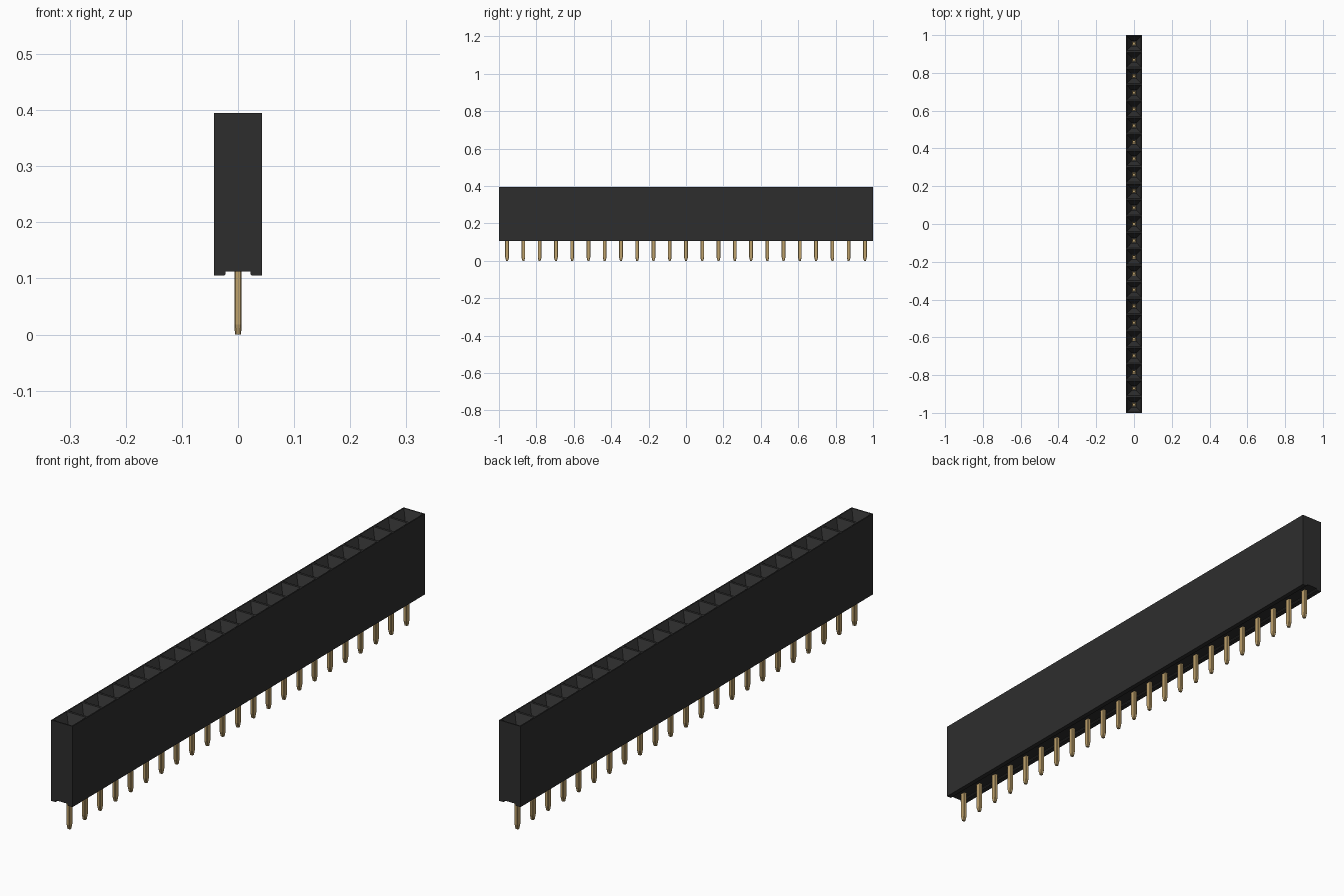
import bpy, bmesh

cube = bpy.data.objects.get("Cube")
if cube:
    bpy.data.objects.remove(cube, do_unlink=True)

COUNT = 23
PITCH = 2 / COUNT
HALF = PITCH / 2
WIDTH = 0.0425
TOP = 0.395


def material(name, color):
    m = bpy.data.materials.new(name)
    m.use_nodes = True
    m.diffuse_color = color
    m.node_tree.nodes["Principled BSDF"].inputs["Base Color"].default_value = color
    return m


def finish(bm, name, mat):
    bmesh.ops.remove_doubles(bm, verts=bm.verts, dist=0.0001)
    bmesh.ops.recalc_face_normals(bm, faces=bm.faces)
    mesh = bpy.data.meshes.new(name)
    bm.to_mesh(mesh)
    bm.free()
    mesh.materials.append(mat)
    obj = bpy.data.objects.new(name, mesh)
    bpy.context.collection.objects.link(obj)
    return obj


def ring(bm, y, hx, hy, z, chamfer=0):
    """Rectangle of vertices, optionally with cut corners."""
    c = chamfer
    if c:
        pts = [(hx - c, -hy), (hx, c - hy), (hx, hy - c), (hx - c, hy),
               (c - hx, hy), (-hx, hy - c), (-hx, c - hy), (c - hx, -hy)]
    else:
        pts = [(hx, -hy), (hx, hy), (-hx, hy), (-hx, -hy)]
    return [bm.verts.new((px, y + py, z)) for px, py in pts]


def loft(bm, rings, cap_start=False, cap_end=False):
    for a, b in zip(rings, rings[1:]):
        for i in range(len(a)):
            j = (i + 1) % len(a)
            bm.faces.new((a[i], a[j], b[j], b[i]))
    if cap_start:
        bm.faces.new(rings[0])
    if cap_end:
        bm.faces.new(rings[-1])


black = material("black plastic", (0.027, 0.027, 0.027, 1))
gold = material("gold metal", (0.52, 0.36, 0.15, 1))
centres = [(i + 0.5) * PITCH - 1 for i in range(COUNT)]

# Housing: grooved underside profile run along the length, open at the top
bm = bmesh.new()
side = [(WIDTH, TOP), (WIDTH, 0.105), (0.025, 0.105), (0.022, 0.108), (0.022, 0.112)]
profile = side + [(-x, z) for x, z in reversed(side)]
ends = [[bm.verts.new((x, y, z)) for x, z in profile] for y in (-1, 1)]
for i in range(len(profile) - 1):
    bm.faces.new((ends[0][i], ends[0][i + 1], ends[1][i + 1], ends[1][i]))
for end in ends:
    bm.faces.new(end)

# Socket openings: narrow rim, tapered lead-in and square well
for y in centres:
    loft(bm, [ring(bm, y, WIDTH, HALF, TOP),
              ring(bm, y, 0.038, 0.039, TOP),
              ring(bm, y, 0.013, 0.013, TOP - 0.04),
              ring(bm, y, 0.013, 0.013, TOP - 0.1)], cap_end=True)
finish(bm, "housing", black)

# Pins with chamfered edges and tapered tips
bm = bmesh.new()
for y in centres:
    loft(bm, [ring(bm, y, 0.0055, 0.005, 0, 0.002),
              ring(bm, y, 0.0063, 0.01, 0.018, 0.002),
              ring(bm, y, 0.0063, 0.01, 0.13, 0.002)], True, True)
finish(bm, "pins", gold)

# Hollow contacts at the bottom of the lead-ins
bm = bmesh.new()
for y in centres:
    loft(bm, [ring(bm, y, 0.0105, 0.0105, TOP - 0.1),
              ring(bm, y, 0.0105, 0.0105, TOP - 0.045),
              ring(bm, y, 0.004, 0.004, TOP - 0.05),
              ring(bm, y, 0.004, 0.004, TOP - 0.09)], True, True)
finish(bm, "contacts", gold)
